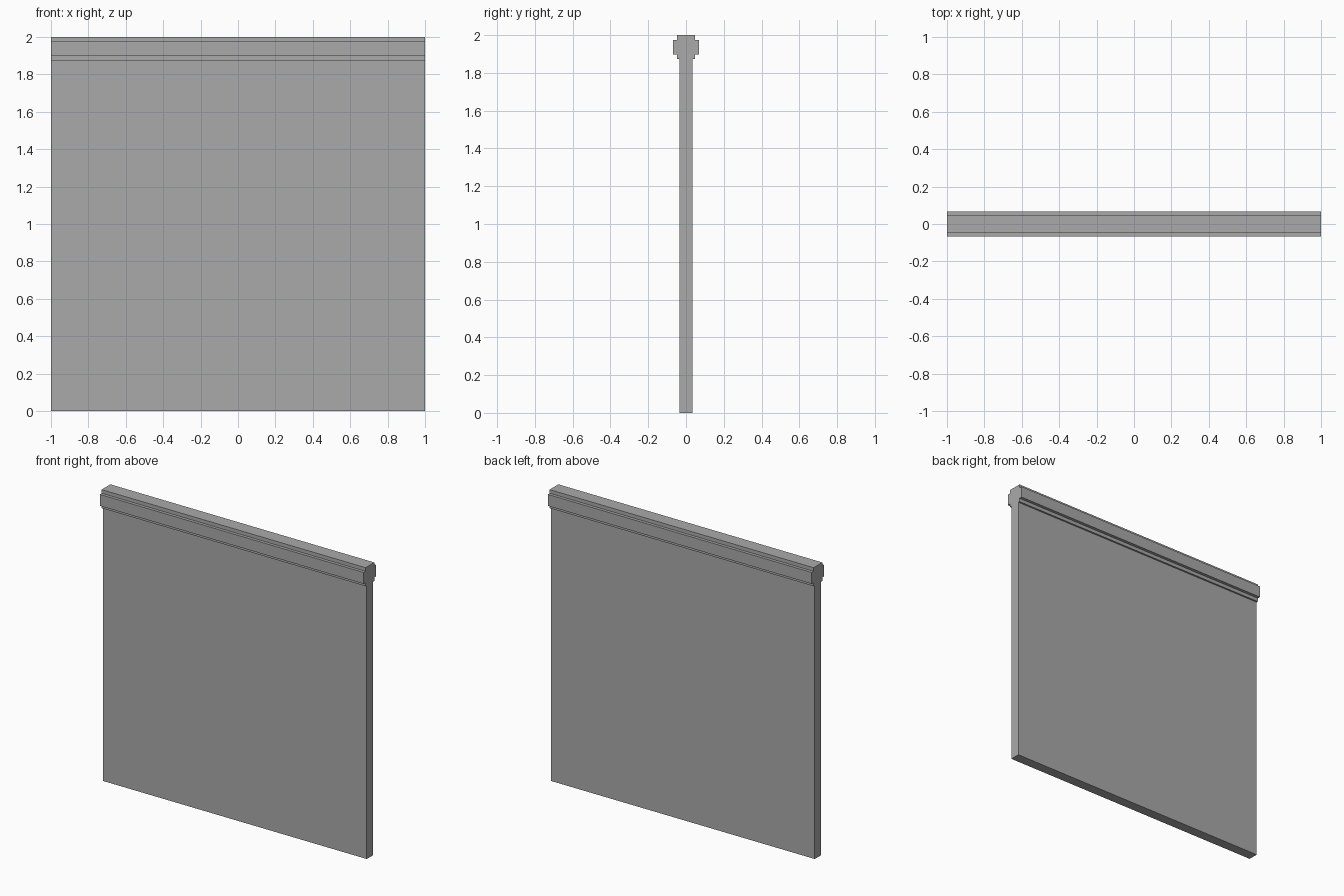
import bpy
import bmesh

cube = bpy.data.objects.get("Cube")
if cube:
    bpy.data.objects.remove(cube, do_unlink=True)

stone = bpy.data.materials.new("grey_stone")
stone.use_nodes = True
GREY = (0.40, 0.40, 0.40, 1.0)
stone.diffuse_color = GREY
stone.node_tree.nodes["Principled BSDF"].inputs["Base Color"].default_value = GREY


def extrude_profile(name, half, length=2.0):
    """Mirror a (y, z) half outline in y and sweep it along x."""
    outline = half + [(-y, z) for y, z in reversed(half)]
    bm = bmesh.new()
    face = bm.faces.new([bm.verts.new((-length / 2, y, z)) for y, z in outline])
    swept = bmesh.ops.extrude_face_region(bm, geom=[face], use_keep_orig=True)
    moved = [v for v in swept["geom"] if isinstance(v, bmesh.types.BMVert)]
    bmesh.ops.translate(bm, verts=moved, vec=(length, 0, 0))
    bmesh.ops.recalc_face_normals(bm, faces=bm.faces)
    mesh = bpy.data.meshes.new(name)
    bm.to_mesh(mesh)
    bm.free()
    mesh.materials.append(stone)
    obj = bpy.data.objects.new(name, mesh)
    bpy.context.collection.objects.link(obj)
    return obj


# Half widths of the panel, the stepped neck and the rail
PANEL, NECK, RAIL = 0.035, 0.047, 0.068
# Heights of the steps in the rail
BASE, LOW, HIGH, TOP = 1.873, 1.897, 1.975, 2.0

# Flat wall panel
extrude_profile("wall_panel", [(PANEL, 0), (PANEL, BASE)])

# Stepped coping rail along the top
extrude_profile("coping_rail", [
    (NECK, BASE), (NECK, LOW), (RAIL, LOW),
    (RAIL, HIGH), (NECK, HIGH), (NECK, TOP),
])
